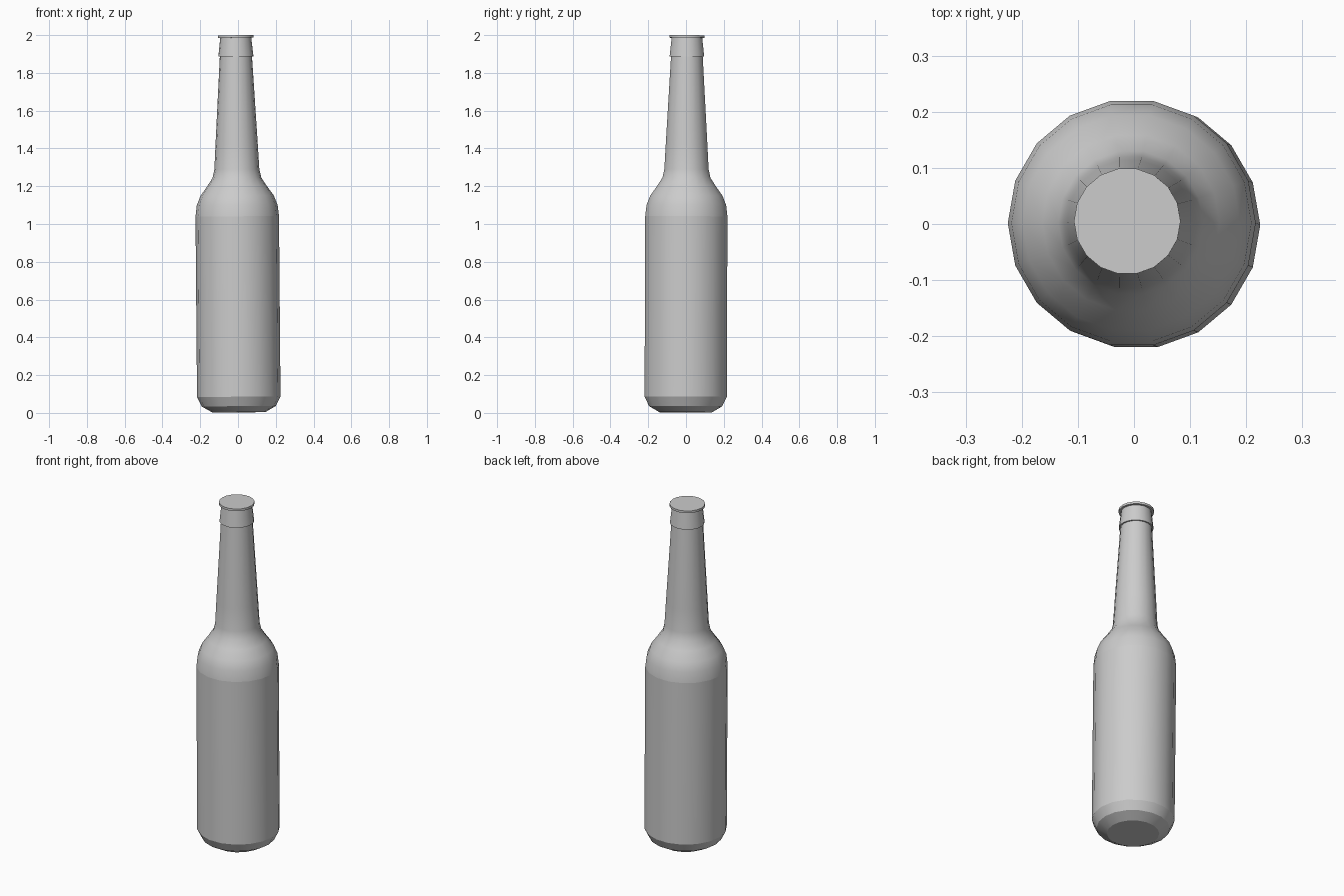
import bpy, bmesh
from math import cos, sin, tau
from mathutils import Matrix

cube = bpy.data.objects.get("Cube")
if cube:
    bpy.data.objects.remove(cube, do_unlink=True)

SIDES = 18
# The whole bottle leans very slightly about a point in its body
LEAN = (Matrix.Translation((0, 0, 0.565)) @ Matrix.Rotation(-0.0084, 4, "Y")
        @ Matrix.Rotation(-0.0035, 4, "X") @ Matrix.Translation((0, 0, -0.565)))

grey = bpy.data.materials.new("light grey")
grey.use_nodes = True
colour = (0.6, 0.6, 0.6, 1)
grey.diffuse_color = colour
grey.node_tree.nodes["Principled BSDF"].inputs["Base Color"].default_value = colour


def lathe(name, profile, sharp=()):
    """Turn (radius, height) points round z, cap both ends, crease chosen rings."""
    bm = bmesh.new()
    rings = [[bm.verts.new((r * cos(tau * i / SIDES), r * sin(tau * i / SIDES), z))
              for i in range(SIDES)] for r, z in profile]
    for low, high in zip(rings, rings[1:]):
        for i in range(SIDES):
            j = (i + 1) % SIDES
            bm.faces.new((low[i], low[j], high[j], high[i]))
    bm.faces.new(rings[0][::-1])
    bm.faces.new(rings[-1])
    for face in bm.faces:
        face.smooth = True
    for k in (0, len(rings) - 1, *sharp):
        for i in range(SIDES):
            bm.edges.get((rings[k][i], rings[k][(i + 1) % SIDES])).smooth = False
    bm.transform(LEAN)
    mesh = bpy.data.meshes.new(name)
    bm.to_mesh(mesh)
    bm.free()
    mesh.materials.append(grey)
    obj = bpy.data.objects.new(name, mesh)
    bpy.context.collection.objects.link(obj)


# Bevelled base, straight body, rounded shoulder and tapering neck
lathe("bottle_body", [
    (0.14, 0.003), (0.196, 0.035), (0.221, 0.085), (0.221, 1.04),
    (0.214, 1.1), (0.194, 1.15), (0.158, 1.2), (0.129, 1.245),
    (0.119, 1.29), (0.112, 1.42), (0.085, 1.89)], sharp=(1, 2, 3))

# Tapered collar below the mouth
lathe("neck_collar", [(0.093, 1.887), (0.082, 1.987)])

# Flat disc closing the mouth
lathe("mouth_rim", [(0.095, 1.986), (0.095, 1.999)])
